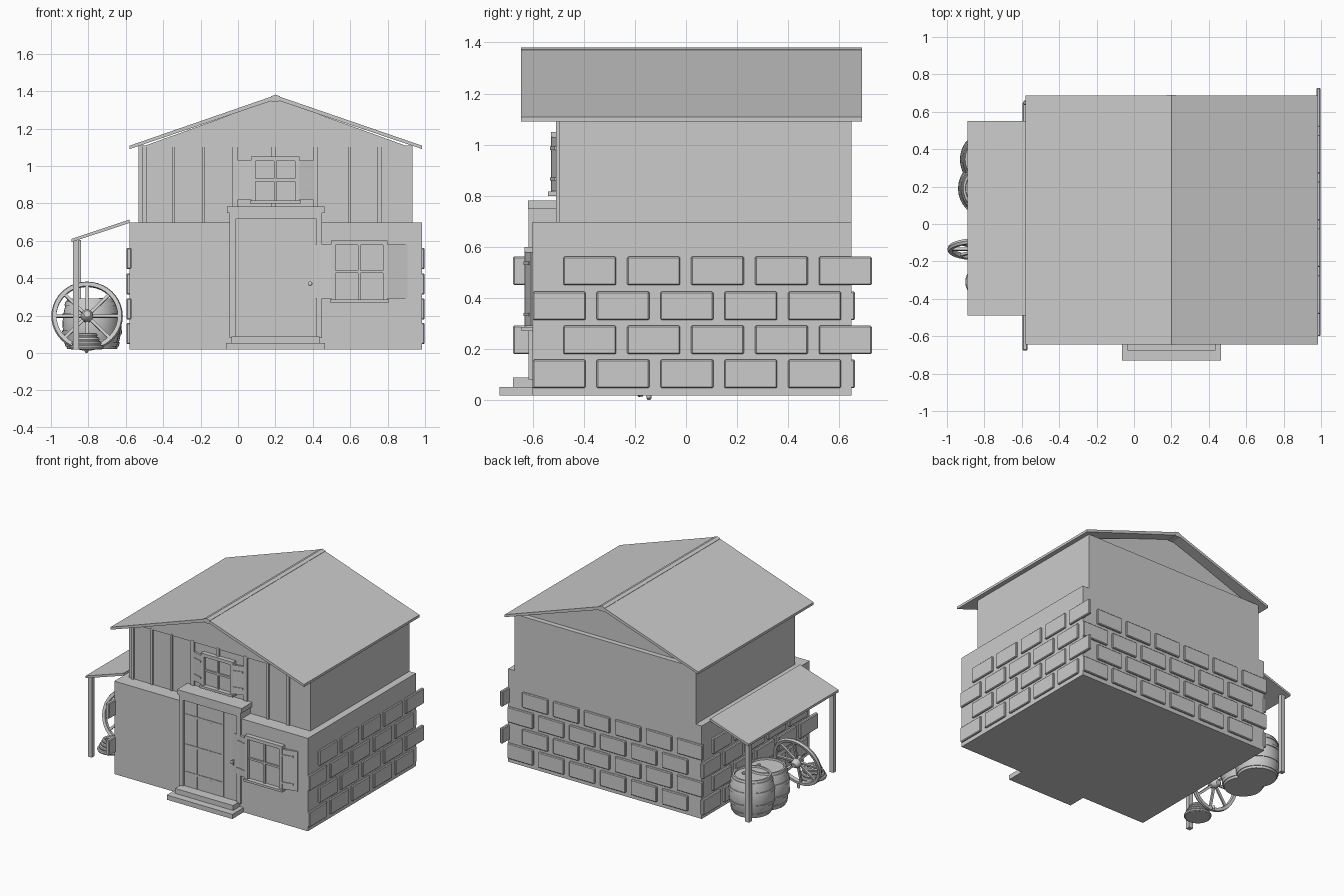
import bpy, bmesh, math
from mathutils import Vector

if "Cube" in bpy.data.objects:
    bpy.data.objects.remove(bpy.data.objects["Cube"])

grey = bpy.data.materials.new("plain_grey")
grey.diffuse_color = (0.6, 0.6, 0.6, 1)
grey.use_nodes = True
grey.node_tree.nodes["Principled BSDF"].inputs["Base Color"].default_value = grey.diffuse_color


def finish(name, bm, smooth=False):
    bmesh.ops.recalc_face_normals(bm, faces=bm.faces[:])
    me = bpy.data.meshes.new(name)
    bm.to_mesh(me)
    bm.free()
    me.materials.append(grey)
    ob = bpy.data.objects.new(name, me)
    bpy.context.collection.objects.link(ob)
    if smooth:
        bpy.ops.object.select_all(action='DESELECT')
        ob.select_set(True)
        bpy.context.view_layer.objects.active = ob
        bpy.ops.object.shade_smooth_by_angle(angle=math.radians(35))
    return ob


def add_box(bm, x0, x1, y0, y1, z0, z1):
    vs = bmesh.ops.create_cube(bm, size=1)['verts']
    for v in vs:
        v.co = Vector(((x0 + x1) / 2 + v.co.x * (x1 - x0),
                       (y0 + y1) / 2 + v.co.y * (y1 - y0),
                       (z0 + z1) / 2 + v.co.z * (z1 - z0)))


def boxes(name, *dims):
    bm = bmesh.new()
    for d in dims:
        add_box(bm, *d)
    return finish(name, bm)


def prism(name, profile, lo, hi, axis='y'):
    # extrude an (x, z) profile along y, or an (x, y) profile along z
    bm = bmesh.new()
    put = (lambda a, b, c: (a, c, b)) if axis == 'y' else (lambda a, b, c: (a, b, c))
    f = bm.faces.new([bm.verts.new(put(a, b, lo)) for a, b in profile])
    new = bmesh.ops.extrude_face_region(bm, geom=[f])['geom']
    move = Vector(put(0, 0, hi - lo))
    bmesh.ops.translate(bm, vec=move, verts=[g for g in new if isinstance(g, bmesh.types.BMVert)])
    return finish(name, bm)


def lathe(name, profile, loc, n=32, smooth=True, rot=(0, 0, 0)):
    # spin an (r, z) profile around z
    bm = bmesh.new()
    rings = [[bm.verts.new((r * math.cos(2 * math.pi * i / n), r * math.sin(2 * math.pi * i / n), z))
              for i in range(n)] for r, z in profile]
    for a, b in zip(rings, rings[1:]):
        for i in range(n):
            bm.faces.new((a[i], a[(i + 1) % n], b[(i + 1) % n], b[i]))
    if profile[0] == profile[-1]:
        bmesh.ops.remove_doubles(bm, verts=bm.verts[:], dist=1e-6)
    else:
        bm.faces.new(rings[0])
        bm.faces.new(rings[-1])
    ob = finish(name, bm, smooth)
    ob.location, ob.rotation_euler = loc, rot
    return ob


# house body
boxes("lower_wall", (-0.58, 0.985, -0.60, 0.647, 0.018, 0.697))
boxes("upper_wall", (-0.532, 0.933, -0.497, 0.647, 0.69, 1.11))
prism("gable", [(-0.52, 1.10), (0.92, 1.10), (0.2, 1.36)], -0.505, 0.61)

# roof slabs and ridge
for side, ex in (("left", -0.58), ("right", 0.985)):
    prism(side + "_roof", [(ex, 1.09), (0.2, 1.355), (0.2, 1.378), (ex, 1.108)], -0.645, 0.688)
prism("ridge_beam", [(0.18, 1.345), (0.22, 1.345), (0.225, 1.372), (0.2, 1.381), (0.175, 1.372)], -0.646, 0.689)

# timber studs on the upper front
boxes("front_studs", *[(x - w, x + w, -0.508, -0.49, 0.697, 1.11) for x, w in (
    (-0.50, 0.011), (-0.345, 0.008), (-0.185, 0.008), (-0.015, 0.014), (0.19, 0.013),
    (0.415, 0.013), (0.595, 0.008), (0.757, 0.013))])

# stone blocks, laid in staggered rows on three walls
ROWS = [(0.047, 0), (0.18, 0.12), (0.313, 0), (0.45, 0.12)]


def stones(name, count, place):
    bm = bmesh.new()
    for z, off in ROWS:
        for i in range(count):
            s = off + 0.25 * i
            add_box(bm, *place(s, s + 0.207), z, z + 0.112)
    ob = finish(name, bm)
    bev = ob.modifiers.new("bevel", 'BEVEL')
    bev.width, bev.segments = 0.005, 1


stones("right_stones", 5, lambda a, b: (0.975, 0.998, a - 0.60, b - 0.60))
stones("left_stones", 5, lambda a, b: (-0.597, -0.57, 0.65 - b, 0.65 - a))
stones("back_stones", 6, lambda a, b: (0.985 - b, 0.985 - a, 0.637, 0.661))

# door with frame, planks, straps, lintel and steps
boxes("door_frame", (-0.045, -0.012, -0.616, -0.49, 0.08, 0.75),
      (0.42, 0.45, -0.616, -0.49, 0.08, 0.75), (-0.045, 0.45, -0.616, -0.49, 0.715, 0.75))
boxes("door_back", (-0.02, 0.43, -0.602, -0.5, 0.08, 0.73))
boxes("door_planks", *[(-0.008 + i * 0.107, 0.094 + i * 0.107, -0.606, -0.59, 0.085, 0.712) for i in range(4)])
boxes("door_straps", *[(-0.005, 0.30, -0.61, -0.6, z, z + 0.018) for z in (0.18, 0.38, 0.6)])
boxes("door_lintel", (-0.06, 0.462, -0.618, -0.49, 0.748, 0.782))
boxes("door_steps", (-0.065, 0.465, -0.73, -0.59, 0.018, 0.052), (-0.035, 0.435, -0.677, -0.59, 0.05, 0.088))
lathe("door_handle", [(0.006, 0), (0.006, 0.012), (0.012, 0.014), (0.012, 0.022), (0.006, 0.026)],
      (0.385, -0.602, 0.37), 12, rot=(math.pi / 2, 0, 0))
boxes("door_latch", (0.38, 0.39, -0.612, -0.6, 0.345, 0.385))


# windows with panes, muntins, sill and open shutters
def window(name, x0, x1, z0, z1, wall, sw):
    f, w = wall - 0.032, 0.024
    xm, zm = (x0 + x1) / 2, (z0 + z1) / 2
    boxes(name + "_frame", (x0, x0 + w, f, wall + 0.01, z0, z1), (x1 - w, x1, f, wall + 0.01, z0, z1),
          (x0, x1, f, wall + 0.01, z1 - w, z1), (x0 - 0.006, x1 + 0.006, f - 0.012, wall + 0.01, z0, z0 + 0.016))
    boxes(name + "_glass", (x0 + 0.01, x1 - 0.01, wall - 0.012, wall + 0.01, z0, z1 - 0.01))
    boxes(name + "_muntins", (xm - 0.007, xm + 0.007, f + 0.008, wall, z0, z1 - 0.01),
          (x0 + 0.01, x1 - 0.01, f + 0.008, wall, zm - 0.007, zm + 0.007))
    for side, h, d in (("left", x0, -1), ("right", x1, 1)):
        e = h + d * sw
        prism(f"{name}_{side}_shutter", [(h, f + 0.002), (e, wall - 0.006), (e, wall + 0.008), (h, f + 0.018)],
              z0 + 0.02, z1 - 0.02, 'z')
        for k, z in enumerate((z0 + 0.06, z1 - 0.07)):
            prism(f"{name}_{side}_hinge_{k + 1}", [(h, f - 0.004), (h + d * sw * 0.75, wall - 0.017),
                  (h + d * sw * 0.75, wall - 0.006), (h, f + 0.008)], z, z + 0.012, 'z')


window("upper_window", 0.07, 0.33, 0.80, 1.05, -0.497, 0.09)
window("lower_window", 0.497, 0.80, 0.27, 0.60, -0.60, 0.105)

# lean-to roof and posts
prism("lean_to_roof", [(-0.89, 0.593), (-0.58, 0.695), (-0.58, 0.713), (-0.89, 0.61)], -0.49, 0.55)
for name, x, y in (("front_post", -0.865, -0.46), ("back_post", -0.855, 0.50)):
    boxes(name, (x - 0.016, x + 0.016, y - 0.016, y + 0.016, 0.018, 0.605))

# barrels with hoops and bung
for k, (x, y) in enumerate(((-0.785, 0.19), (-0.775, 0.345))):
    body = [(0.128 + 0.025 * math.sin(math.pi * i / 10), 0.02 + 0.027 * i) for i in range(11)]
    lathe(f"barrel_{k + 1}", [(0.11, 0.02)] + body + [(0.116, 0.29), (0.114, 0.278)], (x, y, 0))
    for j, z in enumerate((0.045, 0.11, 0.20, 0.265)):
        r = [0.133 + 0.025 * math.sin(math.pi * (q - 0.02) / 0.27) for q in (z - 0.01, z + 0.01)]
        lathe(f"barrel_{k + 1}_hoop_{j + 1}", [(r[0], z - 0.01), (r[1], z + 0.01)], (x, y, 0))
    lathe(f"barrel_{k + 1}_bung", [(0.012, 0.27), (0.012, 0.29), (0.008, 0.294)], (x + 0.05, y + 0.02, 0), 12)

# leaning cart wheel: rim, hub and eight spokes
lean, centre = math.radians(75), (-0.807, -0.135, 0.197)
lathe("wheel_rim", [(0.164, -0.012), (0.185, -0.014), (0.191, 0), (0.185, 0.014), (0.164, 0.012), (0.164, -0.012)],
      centre, 40, rot=(lean, 0, 0))
lathe("wheel_hub", [(0.018, -0.045), (0.028, -0.035), (0.034, 0), (0.028, 0.035), (0.018, 0.045)],
      centre, 16, rot=(lean, 0, 0))
for k in range(4):
    ob = boxes(f"wheel_spoke_pair_{k + 1}", (-0.17, 0.17, -0.008, 0.008, -0.007, 0.007))
    ob.location, ob.rotation_mode = centre, 'QUATERNION'
    from_lean = Vector((1, 0, 0))
    ob.rotation_mode = 'XYZ'
    ob.rotation_euler = (lean, 0, 0)
    for v in ob.data.vertices:
        c, s = math.cos(k * math.pi / 4), math.sin(k * math.pi / 4)
        v.co.x, v.co.y = v.co.x * c - v.co.y * s, v.co.x * s + v.co.y * c
lathe("wheel_peg", [(0.004, 0), (0.01, 0.008), (0.01, 0.03)], (-0.81, -0.145, 0), 12)

# coiled rope pile
lathe("rope_core", [(0.08, 0.02), (0.05, 0.09)], (-0.81, -0.31, 0), 24)
for k in range(4):
    R, z = 0.08 - 0.011 * k, 0.031 + 0.021 * k
    ring = [(R + 0.012 * math.cos(t * math.pi / 4), z + 0.012 * math.sin(t * math.pi / 4)) for t in range(8)]
    lathe(f"rope_coil_{k + 1}", ring + ring[:1], (-0.81, -0.31, 0), 28)
